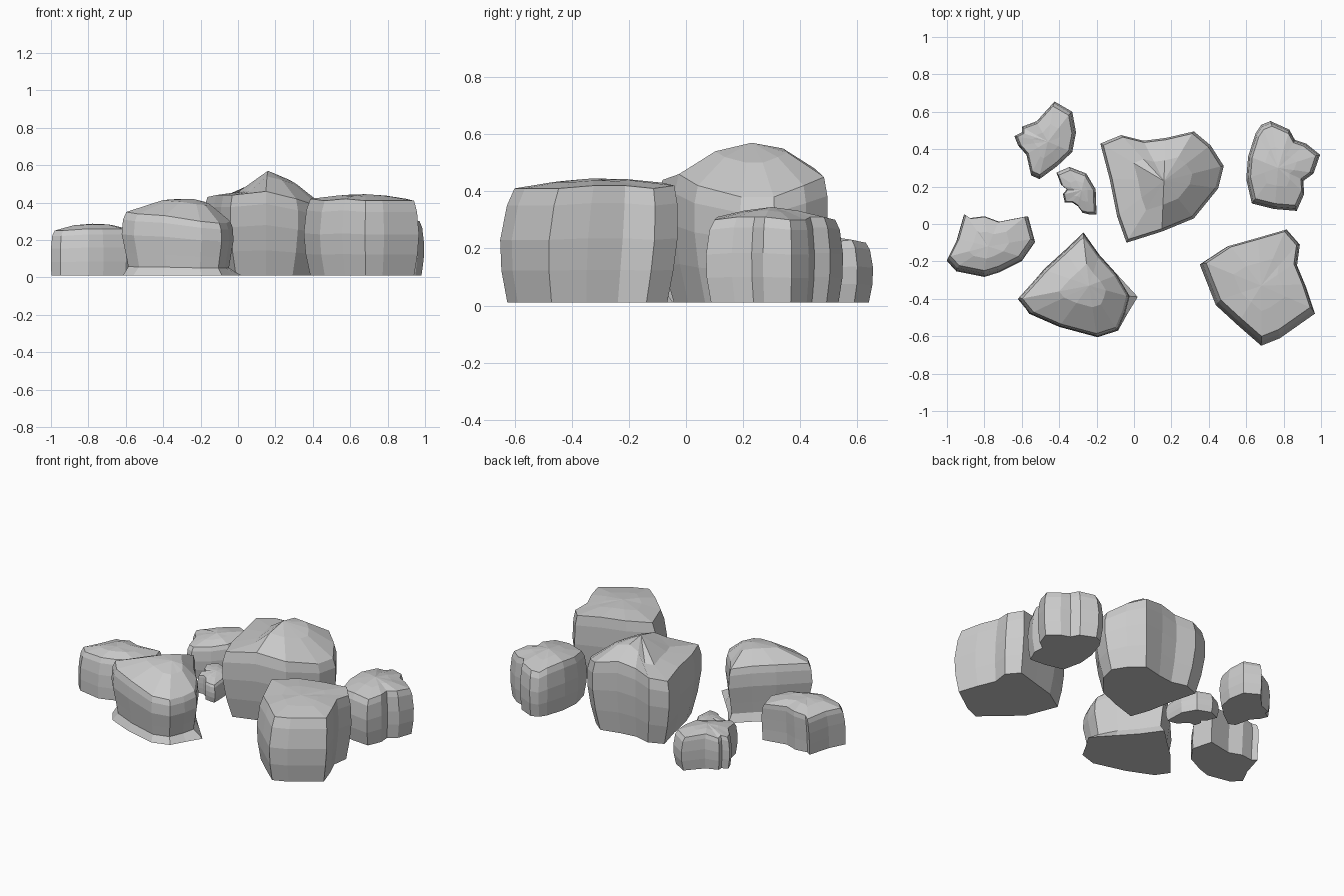
import bpy, bmesh
from mathutils import Vector


def rock(name, outline, rings, top, peak, lean=(0, 0)):
    """Loft a plan outline of (x, y, rim height, [upper scale, crown rise]) through
    (height fraction, scale) rings, then close it with a crown ring and a peak point."""
    bm = bmesh.new()
    n = len(outline)
    c = Vector((sum(p[0] for p in outline) / n, sum(p[1] for p in outline) / n, 0))
    lean = Vector((lean[0], lean[1], 0))
    z0 = 0.01
    loops = []
    for f, s in rings:
        loop = []
        for p in outline:
            upper = p[3] if len(p) > 3 and f > .1 else 1
            co = c + (Vector((p[0], p[1], 0)) - c) * s * upper + lean * f * f
            co.z = z0 + (p[2] - z0) * f
            loop.append(bm.verts.new(co))
        loops.append(loop)
    # crown ring blends the rim towards the peak
    t, rise = top
    pk = Vector(peak)
    crown = []
    for v, p in zip(loops[-1], outline):
        co = v.co.lerp(pk, t)
        co.z += p[4] if len(p) > 4 else rise
        crown.append(bm.verts.new(co))
    loops.append(crown)
    for a, b in zip(loops, loops[1:]):
        for i in range(n):
            j = (i + 1) % n
            bm.faces.new((a[i], a[j], b[j], b[i]))
    apex = bm.verts.new(pk)
    for i in range(n):
        bm.faces.new((crown[i], crown[(i + 1) % n], apex))
    bm.faces.new(loops[0])
    bmesh.ops.recalc_face_normals(bm, faces=bm.faces)
    me = bpy.data.meshes.new(name)
    bm.to_mesh(me)
    bm.free()
    ob = bpy.data.objects.new(name, me)
    bpy.context.collection.objects.link(ob)
    return ob


BLOCK = [(0, .93), (.3, .99), (.58, 1), (.88, .95), (1, .88)]

# tall peaked boulder in the middle, its west shoulder flatter than the ridge
W = (1, -.045)
rock("peaked_boulder",
     [(-.18, .43, .43, *W), (-.07, .475, .44, *W), (.05, .445, .46, 1, 0), (.17, .46, .48),
      (.32, .495, .45), (.41, .42, .42), (.48, .31, .38), (.45, .19, .38), (.32, .03, .42),
      (.15, -.04, .46), (-.04, -.1, .44, *W), (-.09, .04, .44, *W), (-.13, .24, .44, *W)],
     [(0, .84), (.3, .94), (.6, 1), (.85, 1), (1, .95)], (.5, .025), (.16, .23, .57))

# blocky boulder at the front right
rock("blocky_boulder",
     [(.355, -.225, .42), (.5, -.13, .43), (.66, -.085, .43), (.815, -.04, .42), (.885, -.12, .41),
      (.87, -.23, .42), (.92, -.35, .42), (.965, -.485, .41), (.78, -.615, .41), (.68, -.655, .41),
      (.56, -.55, .42), (.44, -.44, .41)],
     [(0, .91), (.28, .98), (.55, 1.01), (.85, .97), (1, .91)], (.5, .005), (.68, -.33, .445), (0, .025))

# ledged boulder at the front left, flared at the ground on its east corner
rock("ledged_boulder",
     [(-.615, -.4, .35, 1.03), (-.48, -.24, .36), (-.37, -.14, .36), (-.27, -.045, .35),
      (-.185, -.165, .34), (-.09, -.27, .33), (.02, -.39, .3, .86), (-.035, -.48, .29, .96),
      (-.085, -.57, .29), (-.195, -.605, .3), (-.4, -.55, .33), (-.56, -.48, .34)],
     [(0, 1), (.14, .89), (.35, .93), (.65, .99), (.88, .97), (1, .92)], (.55, .025), (-.24, -.33, .42))

# low rock at the far left
rock("left_rock",
     [(-1, -.2, .25), (-.95, -.1, .25), (-.91, .04, .24), (-.88, .02, .25), (-.8, .03, .26),
      (-.72, .0, .26), (-.565, .03, .25), (-.53, -.1, .25), (-.6, -.2, .26), (-.72, -.26, .26),
      (-.8, -.285, .26), (-.95, -.255, .25)],
     [(0, .99), (.3, 1), (.6, 1), (.88, .97), (1, .91)], (.5, .01), (-.78, -.12, .287), (0, .02))

# creased rock at the back right
rock("right_rock",
     [(.6, .24, .31), (.61, .36, .32), (.65, .485, .31), (.68, .53, .29), (.73, .55, .3),
      (.83, .505, .31), (.86, .45, .31), (.92, .43, .3), (.995, .37, .3), (.96, .27, .31),
      (.905, .23, .31), (.91, .16, .31), (.87, .07, .3), (.75, .08, .31), (.63, .11, .3)],
     BLOCK, (.5, .005), (.77, .3, .345))

# small rock at the back left
rock("back_rock",
     [(-.64, .47, .21), (-.6, .49, .22), (-.6, .52, .21), (-.52, .55, .23), (-.425, .655, .22),
      (-.33, .6, .23), (-.31, .49, .22), (-.33, .385, .22), (-.41, .31, .21), (-.505, .24, .21),
      (-.55, .26, .21), (-.575, .37, .22), (-.62, .42, .21)],
     BLOCK, (.5, .004), (-.46, .44, .245))

# pebble between the larger rocks
rock("pebble",
     [(-.415, .275, .13), (-.345, .305, .14), (-.255, .27, .14), (-.205, .185, .13), (-.2, .05, .12),
      (-.235, .05, .12), (-.275, .06, .12), (-.3, .095, .13), (-.33, .115, .13), (-.37, .115, .12),
      (-.38, .16, .13), (-.36, .185, .13), (-.39, .21, .13)],
     BLOCK, (.5, .003), (-.28, .18, .15))
